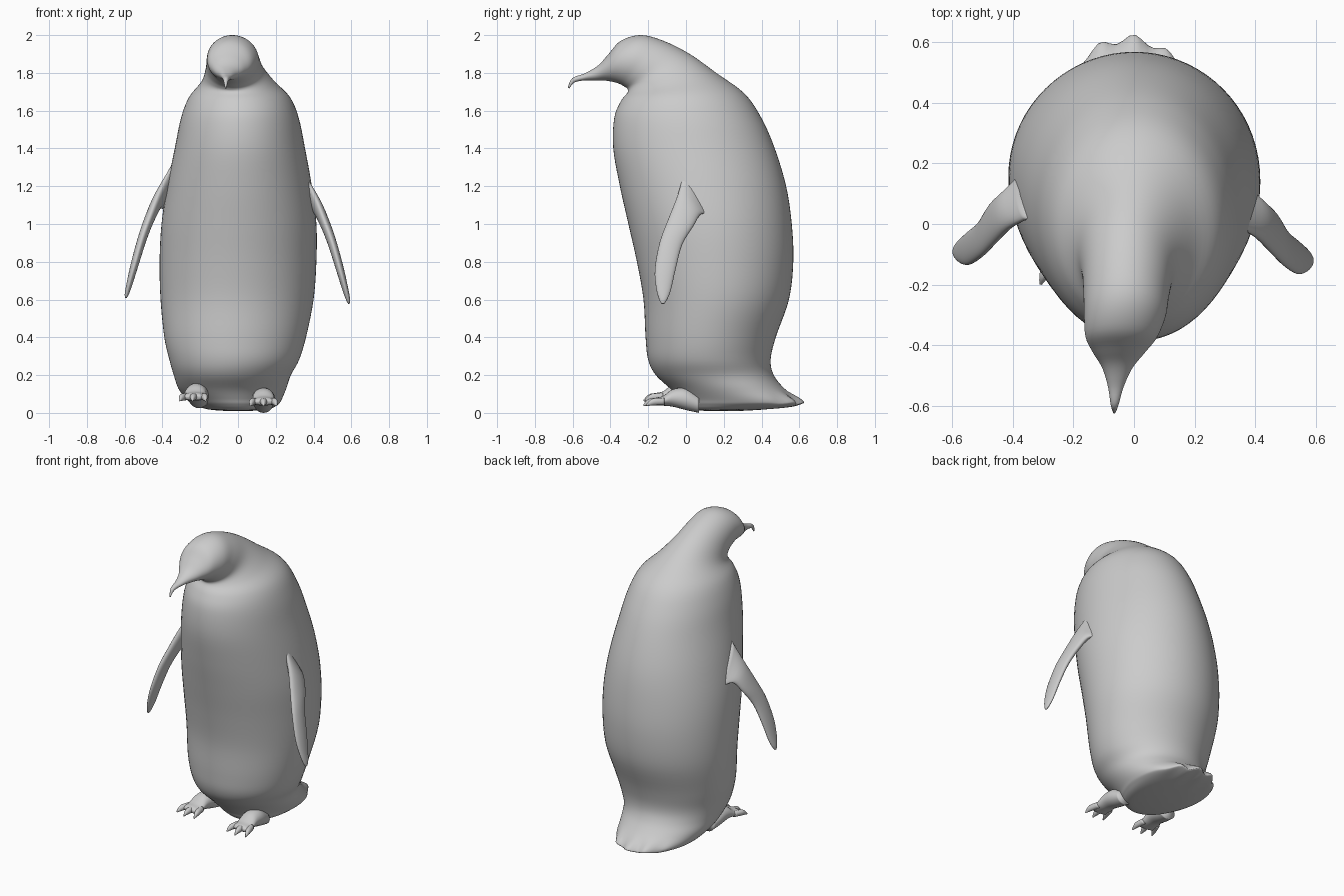
import bpy, bmesh
from math import sin, cos, pi
from mathutils import Vector


def spline(rows, steps):
    """Catmull-Rom interpolation through rows of numbers."""
    out = []
    for i in range(len(rows) - 1):
        quad = rows[max(i - 1, 0)], rows[i], rows[i + 1], rows[min(i + 2, len(rows) - 1)]
        for k in range(steps):
            t = k / steps
            out.append([0.5 * (2 * q + (r - p) * t + (2 * p - 5 * q + 4 * r - s) * t * t
                               + (3 * q - p - 3 * r + s) * t ** 3) for p, q, r, s in zip(*quad)])
    return out + [list(rows[-1])]


def loft(name, strips, sides=32, steps=4, across=(1, 0, 0), warp=None):
    """Each section: one edge point (xyz), the opposite edge point (xyz), half thickness."""
    bm = bmesh.new()
    across = Vector(across).normalized()
    for rows in strips:
        rings = []
        for s in spline(rows, steps):
            a, b, h = Vector(s[:3]), Vector(s[3:6]), max(s[6], 0.001)
            ring = []
            for k in range(sides):
                t = 2 * pi * k / sides
                p = (a + b) / 2 + (b - a) / 2 * cos(t) + across * h * sin(t)
                ring.append(bm.verts.new(warp(p) if warp else p))
            rings.append(ring)
        for r, q in zip(rings, rings[1:]):
            for k in range(sides):
                n = (k + 1) % sides
                bm.faces.new((r[k], r[n], q[n], q[k]))
        bm.faces.new(rings[0])
        bm.faces.new(rings[-1])
    bmesh.ops.recalc_face_normals(bm, faces=bm.faces[:])
    for f in bm.faces:
        f.smooth = True
    mesh = bpy.data.meshes.new(name)
    bm.to_mesh(mesh)
    bm.free()
    ob = bpy.data.objects.new(name, mesh)
    bpy.context.collection.objects.link(ob)
    return ob


def feathered(p):
    """Scallop the rim of the tail and ripple its underside."""
    if p.y > 0.42 and p.z < 0.12:
        w = min((p.y - 0.42) / 0.15, 1) * min((0.12 - p.z) / 0.06, 1)
        p.y += 0.014 * w * cos(p.x * 55)
        p.z += 0.006 * w * cos(p.x * 55)
    return p


# Body, tail, neck, head and beak: (x centre, front y, front z, back y, back z, half width)
profile = [
    (0.00, 0.12, 0.010, 0.28, 0.010, 0.06),
    (0.00, 0.02, 0.018, 0.44, 0.020, 0.16),
    (-0.01, -0.02, 0.045, 0.59, 0.040, 0.22),
    (-0.02, -0.04, 0.075, 0.605, 0.062, 0.25),
    (-0.03, -0.08, 0.125, 0.52, 0.130, 0.285),
    (-0.03, -0.16, 0.20, 0.465, 0.20, 0.31),
    (-0.02, -0.20, 0.28, 0.448, 0.28, 0.343),
    (-0.015, -0.214, 0.40, 0.475, 0.40, 0.375),
    (-0.005, -0.225, 0.60, 0.545, 0.60, 0.405),
    (0.00, -0.26, 0.80, 0.568, 0.80, 0.415),
    (0.005, -0.305, 1.00, 0.56, 1.00, 0.41),
    (0.008, -0.35, 1.20, 0.53, 1.20, 0.383),
    (0.01, -0.385, 1.40, 0.47, 1.40, 0.345),
    (0.01, -0.38, 1.56, 0.40, 1.56, 0.312),
    (0.008, -0.345, 1.65, 0.31, 1.69, 0.268),
    (0.00, -0.31, 1.695, 0.16, 1.80, 0.195),
    (-0.018, -0.31, 1.715, 0.02, 1.90, 0.155),
    (-0.025, -0.33, 1.73, -0.12, 1.97, 0.142),
    (-0.03, -0.36, 1.745, -0.24, 2.00, 0.135),
    (-0.042, -0.40, 1.755, -0.345, 1.97, 0.118),
    (-0.05, -0.44, 1.76, -0.41, 1.90, 0.085),
    (-0.055, -0.485, 1.76, -0.465, 1.84, 0.050),
    (-0.06, -0.54, 1.76, -0.535, 1.798, 0.026),
    (-0.064, -0.592, 1.748, -0.602, 1.772, 0.013),
    (-0.065, -0.618, 1.717, -0.626, 1.722, 0.004),
]
loft("body", [[(x, fy, fz, x, by, bz, h) for x, fy, fz, by, bz, h in profile]],
     sides=72, steps=5, warp=feathered)

# Flippers: leading edge, trailing edge, half thickness
flipper = [
    (0.34, -0.01, 1.28, 0.35, 0.15, 1.02, 0.030),
    (0.405, -0.045, 1.15, 0.415, 0.085, 1.055, 0.030),
    (0.46, -0.10, 1.01, 0.462, 0.04, 0.99, 0.027),
    (0.50, -0.14, 0.90, 0.50, -0.02, 0.89, 0.024),
    (0.54, -0.165, 0.76, 0.54, -0.055, 0.76, 0.021),
    (0.568, -0.158, 0.66, 0.568, -0.08, 0.65, 0.016),
    (0.583, -0.142, 0.60, 0.583, -0.10, 0.60, 0.011),
    (0.588, -0.130, 0.578, 0.588, -0.115, 0.578, 0.004),
]


def mirrored(rows):
    return [(-r[0], r[1], r[2], -r[3], r[4], r[5], r[6]) for r in rows]


loft("right_flipper", [flipper], across=(1, 0, 0.35))
left = loft("left_flipper", [mirrored(flipper)], across=(1, 0, -0.35))
left.location = (-0.006, 0.03, 0.03)

# Feet: a sloping pad with three clawed toes, (y, low z, high z, half width)
pad = [(0.07, 0.0, 0.09, 0.05), (0.0, 0.015, 0.13, 0.06), (-0.07, 0.033, 0.125, 0.058),
       (-0.12, 0.038, 0.09, 0.060), (-0.16, 0.040, 0.08, 0.066), (-0.175, 0.048, 0.068, 0.055)]
toe = [(-0.13, 0.042, 0.08, 0.018), (-0.18, 0.040, 0.078, 0.018),
       (-0.205, 0.038, 0.068, 0.012), (-0.225, 0.036, 0.046, 0.004)]


def foot(name, location, turn):
    strips = [[(0, y, lo, 0, y, hi, h) for y, lo, hi, h in pad]]
    for side in (-1, 0, 1):
        strip = []
        for y, lo, hi, h in toe:
            x = side * (0.045 - (y + 0.13) * 0.25)
            y += abs(side) * 0.015
            strip.append((x, y, lo, x, y, hi, h))
        strips.append(strip)
    ob = loft(name, strips, sides=20)
    ob.location = location
    ob.rotation_euler.z = turn


foot("right_foot", (0.135, 0, 0), 0.0)
foot("left_foot", (-0.215, 0, 0.025), -0.12)
